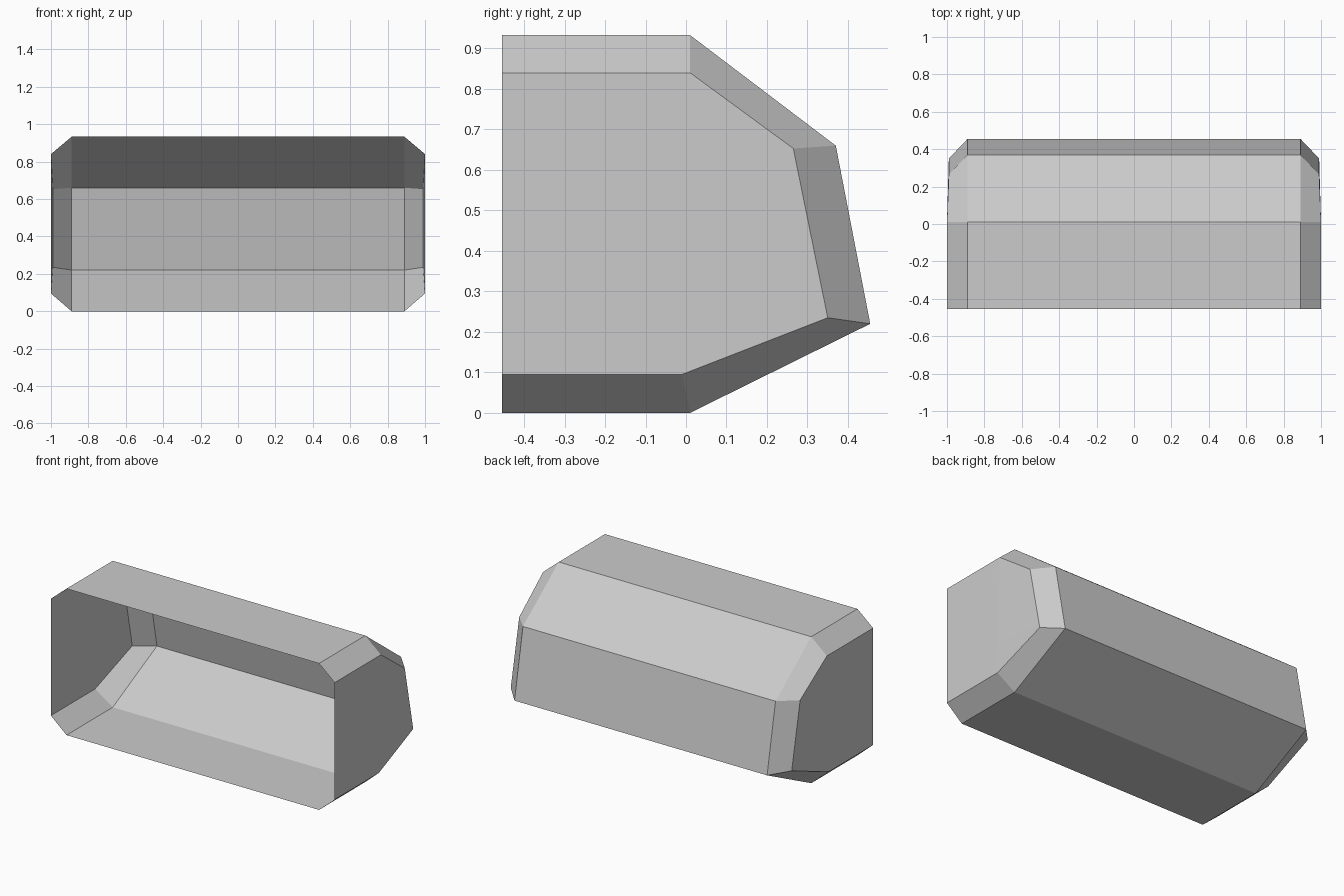
import bpy, bmesh
from mathutils import Vector

if "Cube" in bpy.data.objects:
    bpy.data.objects.remove(bpy.data.objects["Cube"])

# (y, z) profiles: main shell, and the smaller outline of each end wall
shell = [(-0.455, 0.933), (0.01, 0.933), (0.37, 0.66), (0.455, 0.22), (0.01, 0), (-0.455, 0)]
end = [(-0.455, 0.84), (0.01, 0.84), (0.265, 0.653), (0.35, 0.235), (-0.01, 0.095), (-0.455, 0.095)]
end_x = [1, 1, 0.99, 0.99, 1, 1]

bm = bmesh.new()
outer, caps = {}, {}
for s in (-1, 1):
    outer[s] = [bm.verts.new((s * 0.89, y, z)) for y, z in shell]
    caps[s] = [bm.verts.new((s * x, y, z)) for x, (y, z) in zip(end_x, end)]

# Roof, back and floor panels, bevelled ends, end walls; the front stays open
for i in range(5):
    bm.faces.new((outer[-1][i], outer[1][i], outer[1][i + 1], outer[-1][i + 1]))
    for s in (-1, 1):
        bm.faces.new((outer[s][i], caps[s][i], caps[s][i + 1], outer[s][i + 1]))
for s in (-1, 1):
    c = caps[s]
    bm.faces.new((c[0], c[1], c[4], c[5]))
    bm.faces.new((c[1], c[2], c[3], c[4]))
bmesh.ops.recalc_face_normals(bm, faces=bm.faces)
if max(bm.faces, key=lambda f: f.calc_center_median().z).normal.z < 0:
    bmesh.ops.reverse_faces(bm, faces=bm.faces)


def cut(point, normal, keep):
    """Split the flat faces chosen by keep along a plane."""
    faces = [f for f in bm.faces if keep(f)]
    geom = faces + list({e for f in faces for e in f.edges}) + list({v for f in faces for v in f.verts})
    bmesh.ops.bisect_plane(bm, geom=geom, plane_co=Vector(point), plane_no=Vector(normal), dist=1e-5)


# Darker trim strips
def is_panel(f):
    return abs(f.normal.x) < 0.05 and f.normal.z > -0.1 or abs(f.normal.y) > 0.9


for x in (-0.05, 0.05):
    cut((x, 0, 0), (1, 0, 0), is_panel)
cut((0, -0.055, 0), (0, 1, 0), lambda f: f.normal.z > 0.99)
cut((0, 0, 0.26), (0, 0, 1), lambda f: f.normal.y > 0.9)
cut((0, 0, 0.28), (0, 0.04, 1), lambda f: abs(f.normal.x) > 0.9 and f.calc_center_median().y > 0)

for f in bm.faces:
    c = f.calc_center_median()
    n = f.normal
    trim = is_panel(f) and abs(c.x) < 0.05
    trim |= n.z > 0.99 and c.y > -0.055
    trim |= n.y > 0.9 and c.z < 0.26
    trim |= abs(n.x) > 0.9 and (c.y < 0 or c.z < 0.26)
    trim |= 0.3 < abs(n.x) < 0.9 and c.y < 0
    f.material_index = int(trim)

me = bpy.data.meshes.new("open_shell")
bm.to_mesh(me)
bm.free()
for name, v in (("panel_grey", 0.8), ("trim_grey", 0.58)):
    m = bpy.data.materials.new(name)
    m.diffuse_color = (v, v, v, 1)
    m.use_nodes = True
    m.node_tree.nodes["Principled BSDF"].inputs["Base Color"].default_value = m.diffuse_color
    me.materials.append(m)
ob = bpy.data.objects.new("open_shell", me)
bpy.context.collection.objects.link(ob)
